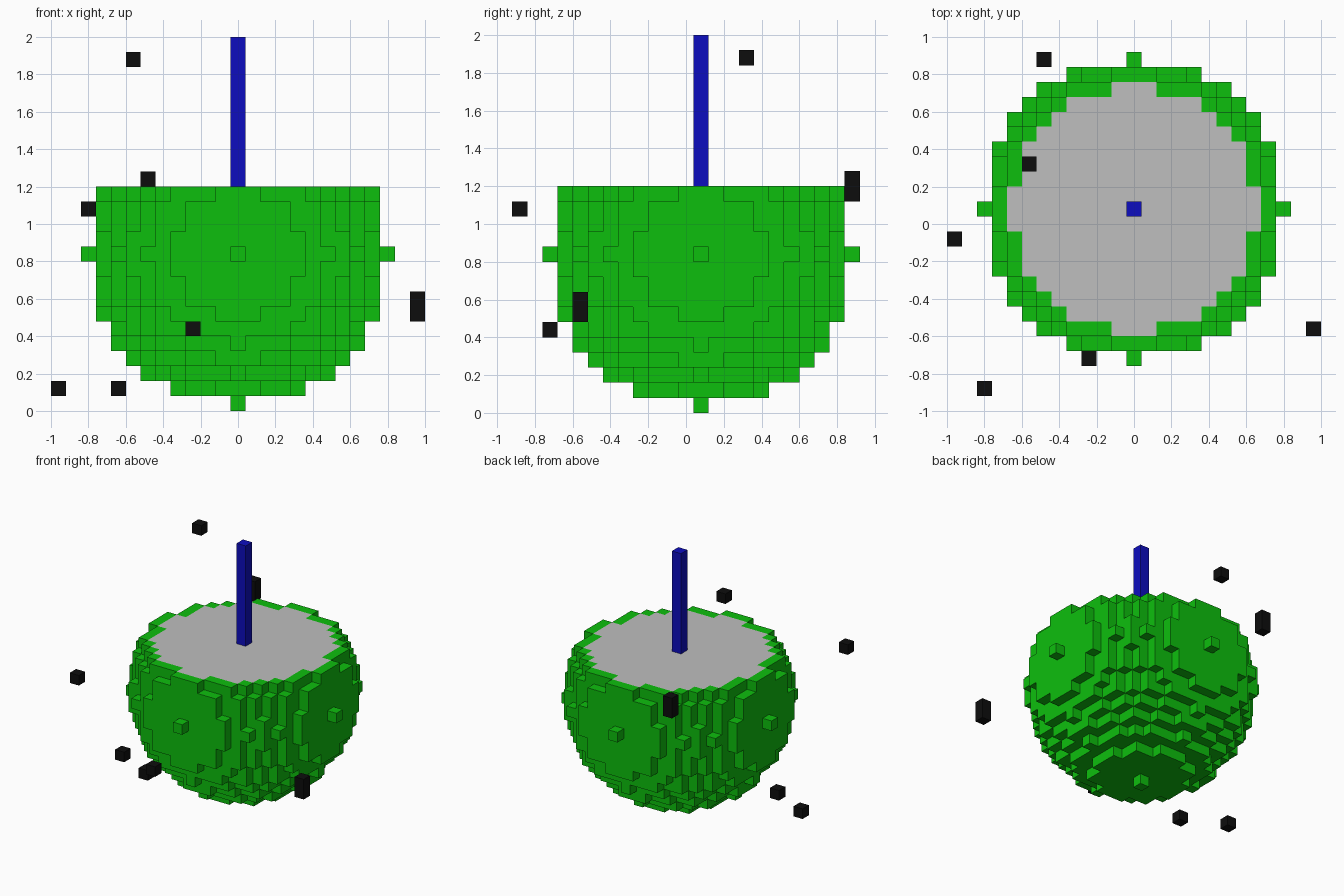
import bpy
import bmesh
from mathutils import Vector

default = bpy.data.objects.get("Cube")
if default:
    bpy.data.objects.remove(default, do_unlink=True)

CELL = 0.08                              # edge length of one block
CENTRE = Vector((0, 0.08, 0.84))         # middle of the bowl
RADIUS, INNER, RIM = 10, 9, 4            # bowl size in blocks
AXES = [Vector(a) * s for a in ((1, 0, 0), (0, 1, 0), (0, 0, 1)) for s in (1, -1)]


def material(name, colour):
    mat = bpy.data.materials.new(name)
    mat.use_nodes = True
    mat.diffuse_color = (*colour, 1)
    bsdf = mat.node_tree.nodes["Principled BSDF"]
    bsdf.inputs["Base Color"].default_value = (*colour, 1)
    bsdf.inputs["Roughness"].default_value = 0.8
    return mat


def block_object(name, cells, origin, materials, rule=None):
    """Build the outer skin of a set of grid cells; rule picks the face material."""
    bm = bmesh.new()
    for cell in cells:
        c = Vector(cell)
        for d in AXES:
            if tuple(int(n) for n in c + d) in cells:
                continue
            u = Vector((d.y, d.z, d.x))
            v = d.cross(u)
            corners = [c + (d + u * a + v * b) / 2
                       for a, b in ((-1, -1), (1, -1), (1, 1), (-1, 1))]
            face = bm.faces.new([bm.verts.new(p * CELL) for p in corners])
            face.material_index = rule(c, d) if rule else 0
    bmesh.ops.remove_doubles(bm, verts=bm.verts, dist=CELL / 100)
    mesh = bpy.data.meshes.new(name)
    bm.to_mesh(mesh)
    bm.free()
    for mat in materials:
        mesh.materials.append(mat)
    obj = bpy.data.objects.new(name, mesh)
    obj.location = origin
    bpy.context.collection.objects.link(obj)
    return obj


green = material("shell green", (0.004, 0.52, 0.004))
grey = material("filling grey", (0.52, 0.52, 0.52))
blue = material("straw blue", (0.004, 0.004, 0.52))
black = material("speck black", (0.004, 0.004, 0.004))

# Round bowl cut flat at the rim, with the grey filling flush with its shell
span = range(-RADIUS, RADIUS + 1)
ball = {(i, j, k) for i in span for j in span for k in range(-RADIUS, RIM + 1)
        if i * i + j * j + k * k <= RADIUS ** 2}


def filling(cell, direction):
    return int(direction.z > 0 and cell.z == RIM and cell.length_squared <= INNER ** 2)


block_object("bowl", ball, CENTRE, [green, grey], filling)

# Upright straw
straw = {(0, 0, k) for k in range(RIM + 1, RIM + 11)}
block_object("straw", straw, CENTRE, [blue])

# Floating specks: position of the lowest block and the number stacked
specks = [
    ((-0.56, 0.32, 1.88), 1),
    ((-0.48, 0.88, 1.16), 2),
    ((-0.80, -0.88, 1.08), 1),
    ((0.96, -0.56, 0.52), 2),
    ((-0.24, -0.72, 0.44), 1),
    ((-0.96, -0.08, 0.12), 1),
    ((-0.64, -0.24, 0.12), 1),
]
for n, (place, count) in enumerate(specks, 1):
    block_object(f"speck_{n}", {(0, 0, k) for k in range(count)}, place, [black])
